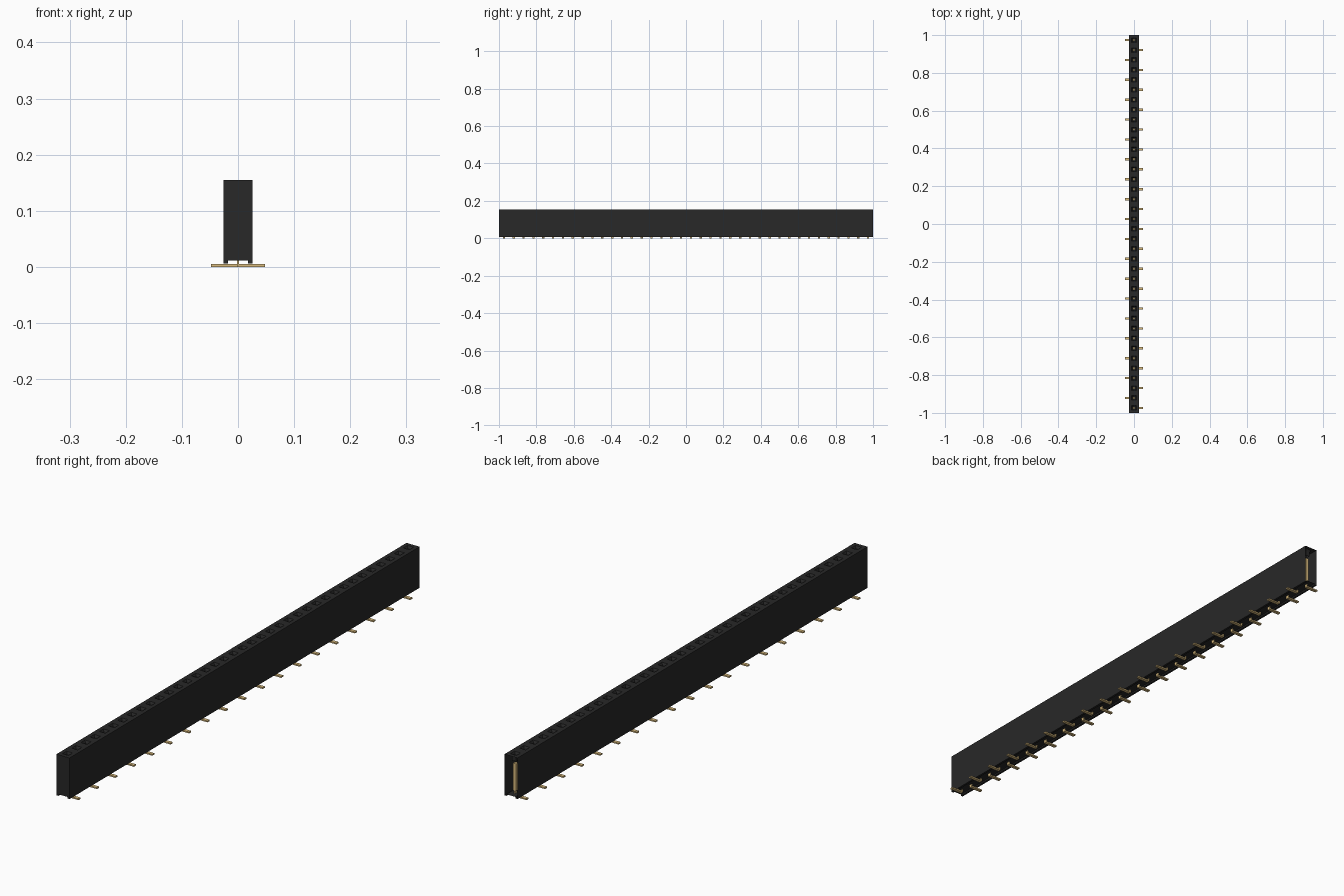
import bpy
import bmesh

cube = bpy.data.objects.get("Cube")
if cube:
    bpy.data.objects.remove(cube)

COUNT = 38
PITCH = 2 / COUNT
HALF_W, TOP = 0.026, 0.1545
FOOT_X, FOOT_Z, FLOOR_Z = 0.018, 0.006, 0.0115


def make_material(name, rgb):
    mat = bpy.data.materials.new(name)
    mat.use_nodes = True
    mat.diffuse_color = (*rgb, 1)
    mat.node_tree.nodes["Principled BSDF"].inputs["Base Color"].default_value = (*rgb, 1)
    return mat


def make_object(name, bm, mat):
    mesh = bpy.data.meshes.new(name)
    bm.to_mesh(mesh)
    bm.free()
    mesh.materials.append(mat)
    obj = bpy.data.objects.new(name, mesh)
    bpy.context.collection.objects.link(obj)
    return obj


def add_box(bm, x, y, z):
    """Box from (low, high) ranges on each axis."""
    verts = bmesh.ops.create_cube(bm, size=1)["verts"]
    for v in verts:
        v.co = [r[0] if c < 0 else r[1] for c, r in zip(v.co, (x, y, z))]


def square(bm, half, y, z):
    return [bm.verts.new((sx * half, y + sy * half, z))
            for sx, sy in ((-1, -1), (1, -1), (1, 1), (-1, 1))]


def bridge(bm, a, b):
    for i in range(4):
        j = (i + 1) % 4
        bm.faces.new((a[i], a[j], b[j], b[i]))


black = make_material("black plastic", (0.021, 0.021, 0.021))
gold = make_material("gold metal", (0.70, 0.50, 0.21))
pin_rows = [(-1 + PITCH * (i + 0.5), 1 if i % 2 == 0 else -1) for i in range(COUNT)]

# Housing: a shell with footed underside, closed at the front and open at the back
bm = bmesh.new()
profile = [(-HALF_W, TOP), (-HALF_W, FOOT_Z), (-FOOT_X, FOOT_Z), (-FOOT_X, FLOOR_Z),
           (FOOT_X, FLOOR_Z), (FOOT_X, FOOT_Z), (HALF_W, FOOT_Z), (HALF_W, TOP)]
front = [bm.verts.new((x, -1, z)) for x, z in profile]
back = [bm.verts.new((x, 1, z)) for x, z in profile]
bm.faces.new(front)
for i in range(len(profile) - 1):
    bm.faces.new((front[i + 1], front[i], back[i], back[i + 1]))

# Top made of one cell per position, each with a tapered square socket
for y, side in pin_rows:
    cell = [bm.verts.new((sx * HALF_W, y + sy * PITCH / 2, TOP))
            for sx, sy in ((-1, -1), (1, -1), (1, 1), (-1, 1))]
    rim = square(bm, 0.012, y, TOP)
    throat = square(bm, 0.008, y, TOP - 0.007)
    end = square(bm, 0.008, y, TOP - 0.025)
    bridge(bm, cell, rim)
    bridge(bm, rim, throat)
    bridge(bm, throat, end)
bmesh.ops.remove_doubles(bm, verts=bm.verts, dist=0.00001)
make_object("housing", bm, black)

# Contacts inside the housing, with a thin stem through the floor
bm = bmesh.new()
for y, side in pin_rows:
    add_box(bm, (-0.006, 0.006), (y - 0.006, y + 0.006), (0.022, 0.12))
    add_box(bm, (-0.002, 0.002), (y - 0.006, y + 0.006), (0.004, 0.022))
make_object("contacts", bm, gold)

# Flat solder leads, alternating left and right
bm = bmesh.new()
for y, side in pin_rows:
    add_box(bm, sorted((-0.002 * side, 0.048 * side)), (y - 0.006, y + 0.006), (0, 0.005))
make_object("solder_leads", bm, gold)
